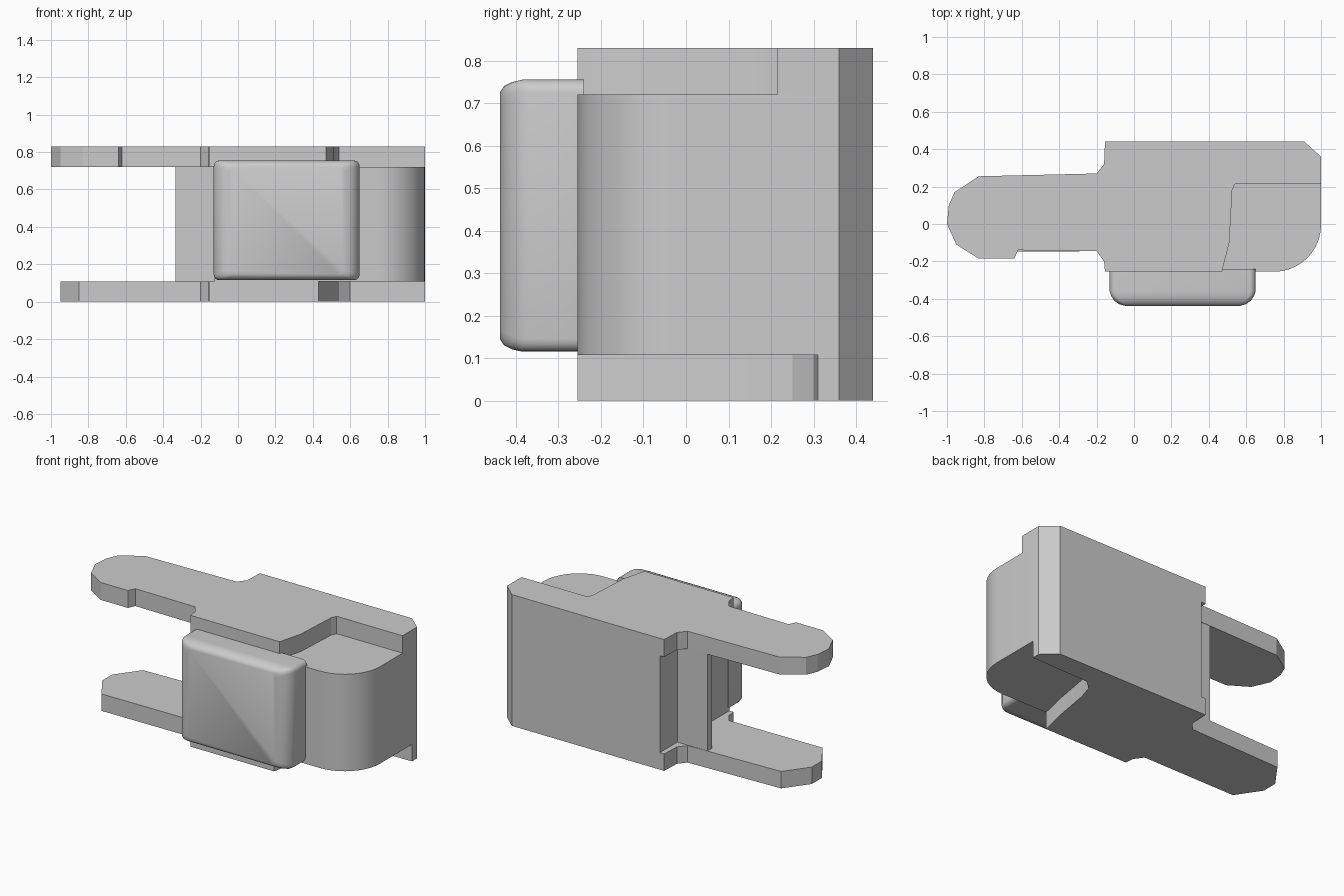
import bpy, bmesh, math

cube = bpy.data.objects.get("Cube")
if cube:
    bpy.data.objects.remove(cube, do_unlink=True)

grey = bpy.data.materials.new("plain grey")
grey.use_nodes = True
COLOR = (0.6, 0.6, 0.6, 1)
grey.diffuse_color = COLOR
grey.node_tree.nodes["Principled BSDF"].inputs["Base Color"].default_value = COLOR


def finish(name, bm, angle):
    bmesh.ops.recalc_face_normals(bm, faces=bm.faces)
    mesh = bpy.data.meshes.new(name)
    bm.to_mesh(mesh)
    bm.free()
    mesh.materials.append(grey)
    ob = bpy.data.objects.new(name, mesh)
    bpy.context.collection.objects.link(ob)
    bpy.ops.object.select_all(action='DESELECT')
    ob.select_set(True)
    bpy.context.view_layer.objects.active = ob
    bpy.ops.object.shade_smooth_by_angle(angle=math.radians(angle))
    return ob


def slab(name, outline, z0, z1, angle=15):
    """Extrude a flat outline from z0 up to z1."""
    bm = bmesh.new()
    face = bm.faces.new([bm.verts.new((x, y, z0)) for x, y in outline])
    up = bmesh.ops.extrude_face_region(bm, geom=[face])["geom"]
    top = [v for v in up if isinstance(v, bmesh.types.BMVert)]
    bmesh.ops.translate(bm, verts=top, vec=(0, 0, z1 - z0))
    return finish(name, bm, angle)


# Rear edge and chamfered right corner, shared by both plates
REAR = [(-.2, .27), (-.16, .32), (-.155, .44), (.91, .44), (1, .36)]
# Front edge up to the arm, shared by both plates
FRONT = [(-.155, -.255), (-.16, -.2), (-.2, -.145)]

# Upper plate with long arm and stepped front corner
slab("upper_plate",
     [(-1, 0), (-.99, .1), (-.96, .17), (-.83, .255)] + REAR
     + [(1, .215), (.54, .215), (.525, .18), (.51, -.1), (.47, -.255)] + FRONT
     + [(-.62, -.14), (-.64, -.185), (-.83, -.185), (-.95, -.11)], .72, .83)

# Lower plate with shorter arm and curved front cut-out
slab("lower_plate",
     [(-.95, .0), (-.95, .1), (-.84, .25)] + REAR
     + [(1, .31), (.6, .3), (.54, .25), (.51, .15), (.47, -.08), (.43, -.255)]
     + FRONT + [(-.85, -.15)], 0, .107)

# Main block with rounded front right corner
curve = [(.75 + .25 * math.sin(a), -.005 - .25 * math.cos(a))
         for a in [math.pi / 2 * i / 10 for i in range(11)]]
slab("main_block",
     [(-.125, .44), (-.125, -.255)] + curve + [(1, .36), (.91, .44)],
     .107, .72, 25)

# Thin vertical web between the arms
slab("web", [(-.335, .22), (-.335, .265), (-.1, .265), (-.1, .22)], .107, .72)

# Rounded front pad, lofted from rounded rectangles
bm = bmesh.new()
rings = []
for y, dx, dz in [(-.24, 0, 0), (-.36, 0, 0), (-.385, .008, 0), (-.41, .025, .006),
                  (-.428, .05, .015), (-.438, .085, .03)]:
    ring = []
    for q in range(4):
        sx, sz = [(1, 1), (-1, 1), (-1, -1), (1, -1)][q]
        for i in range(5):
            a = math.pi / 2 * (q + i / 4)
            ring.append(bm.verts.new((
                .26 + sx * (.36 - dx) + .03 * math.cos(a), y,
                .435 + sz * (.29 - dz) + .03 * math.sin(a))))
    rings.append(ring)
for lower, upper in zip(rings, rings[1:]):
    n = len(lower)
    for i in range(n):
        bm.faces.new((lower[i], lower[(i + 1) % n], upper[(i + 1) % n], upper[i]))
bm.faces.new(rings[0])
bm.faces.new(rings[-1])
finish("front_pad", bm, 35)
